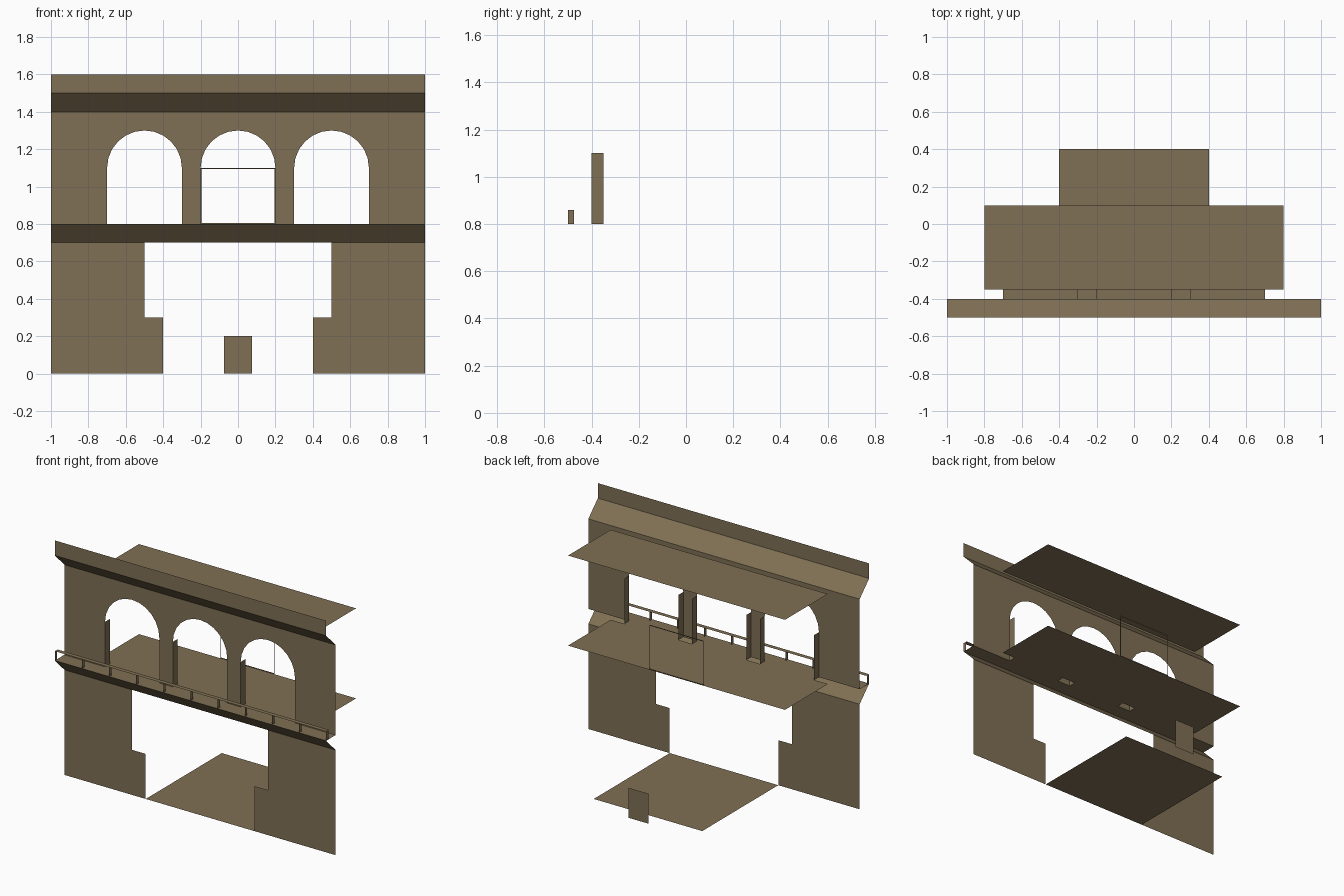
import bpy, math

if "Cube" in bpy.data.objects:
    bpy.data.objects.remove(bpy.data.objects["Cube"])

stone = bpy.data.materials.new("tan_stone")
stone.diffuse_color = (0.216, 0.162, 0.089, 1)
stone.use_nodes = True
stone.node_tree.nodes["Principled BSDF"].inputs["Base Color"].default_value = stone.diffuse_color


def sheets(name, polygons):
    """One object made of single-sided-thin polygons."""
    verts, faces = [], []
    for poly in polygons:
        faces.append(range(len(verts), len(verts) + len(poly)))
        verts += poly
    mesh = bpy.data.meshes.new(name)
    mesh.from_pydata(verts, [], [list(f) for f in faces])
    mesh.materials.append(stone)
    mesh.update()
    obj = bpy.data.objects.new(name, mesh)
    bpy.context.collection.objects.link(obj)
    return obj


def flat(x0, x1, y0, y1, z):
    return [(x0, y0, z), (x1, y0, z), (x1, y1, z), (x0, y1, z)]


def upright(x0, x1, z0, z1, y):
    return [(x0, y, z0), (x1, y, z0), (x1, y, z1), (x0, y, z1)]


def side(x, y0, y1, z0, z1):
    return [(x, y0, z0), (x, y1, z0), (x, y1, z1), (x, y0, z1)]


def slope(z):
    return [(-1, -0.4, z), (1, -0.4, z), (1, -0.5, z + 0.1), (-1, -0.5, z + 0.1)]


WALL, FRONT, INNER, BACK = -0.4, -0.5, -0.35, 0.1
ARCHES, R = (-0.5, 0, 0.5), 0.2

# Lower wall, stepped doorway between two mirrored halves
half = [(0.4, 0), (1, 0), (1, 0.7), (0.5, 0.7), (0.5, 0.3), (0.4, 0.3)]
sheets("lower_wall", [[(x, WALL, z) for x, z in half],
                      [(-x, WALL, z) for x, z in reversed(half)]])

# Upper wall with three arched openings cut into its lower edge
outline = [(-1, 0.8)]
for cx in ARCHES:
    outline.append((cx - R, 0.8))
    for i in range(13):
        a = math.pi * (1 - i / 12)
        outline.append((cx + R * math.cos(a), 1.1 + R * math.sin(a)))
    outline.append((cx + R, 0.8))
outline += [(1, 0.8), (1, 1.4), (-1, 1.4)]
sheets("upper_wall", [[(x, WALL, z) for x, z in outline]])

# Arch jambs and sills
sheets("arch_jambs", [side(cx + s * R, WALL, INNER, 0.8, 1.1)
                      for cx in ARCHES for s in (-1, 1)])
sheets("arch_sills", [flat(cx - R, cx + R, WALL, INNER, 0.8) for cx in ARCHES])

# Balcony and top cornice
sheets("balcony", [slope(0.7), flat(-1, 1, FRONT, WALL, 0.8)])
sheets("cornice", [slope(1.4), upright(-1, 1, 1.5, 1.6, FRONT)])

# Railing: flat rail on thin balusters
sheets("handrail", [flat(-1, 1, FRONT, -0.47, 0.862)])
sheets("balusters", [side(-1 + 0.2 * i, FRONT, -0.475, 0.8, 0.86) for i in range(11)])

# Floors and ceiling
sheets("ground_floor", [flat(-0.4, 0.4, WALL, 0.4, 0)])
sheets("upper_floor", [flat(-0.8, 0.8, INNER, BACK, 0.8)])
sheets("ceiling", [flat(-0.8, 0.8, INNER, BACK, 1.4)])

# Thin open frame at the back of the upper floor
t = 0.006
sheets("back_frame", [upright(-0.2, -0.2 + t, 0.8, 1.1, BACK),
                      upright(0.2 - t, 0.2, 0.8, 1.1, BACK),
                      upright(-0.2 + t, 0.2 - t, 0.8, 0.8 + t, BACK),
                      upright(-0.2 + t, 0.2 - t, 1.1 - t, 1.1, BACK)])

# Small standing panel behind the ground floor
sheets("rear_panel", [upright(-0.075, 0.075, 0, 0.2, 0.5)])
